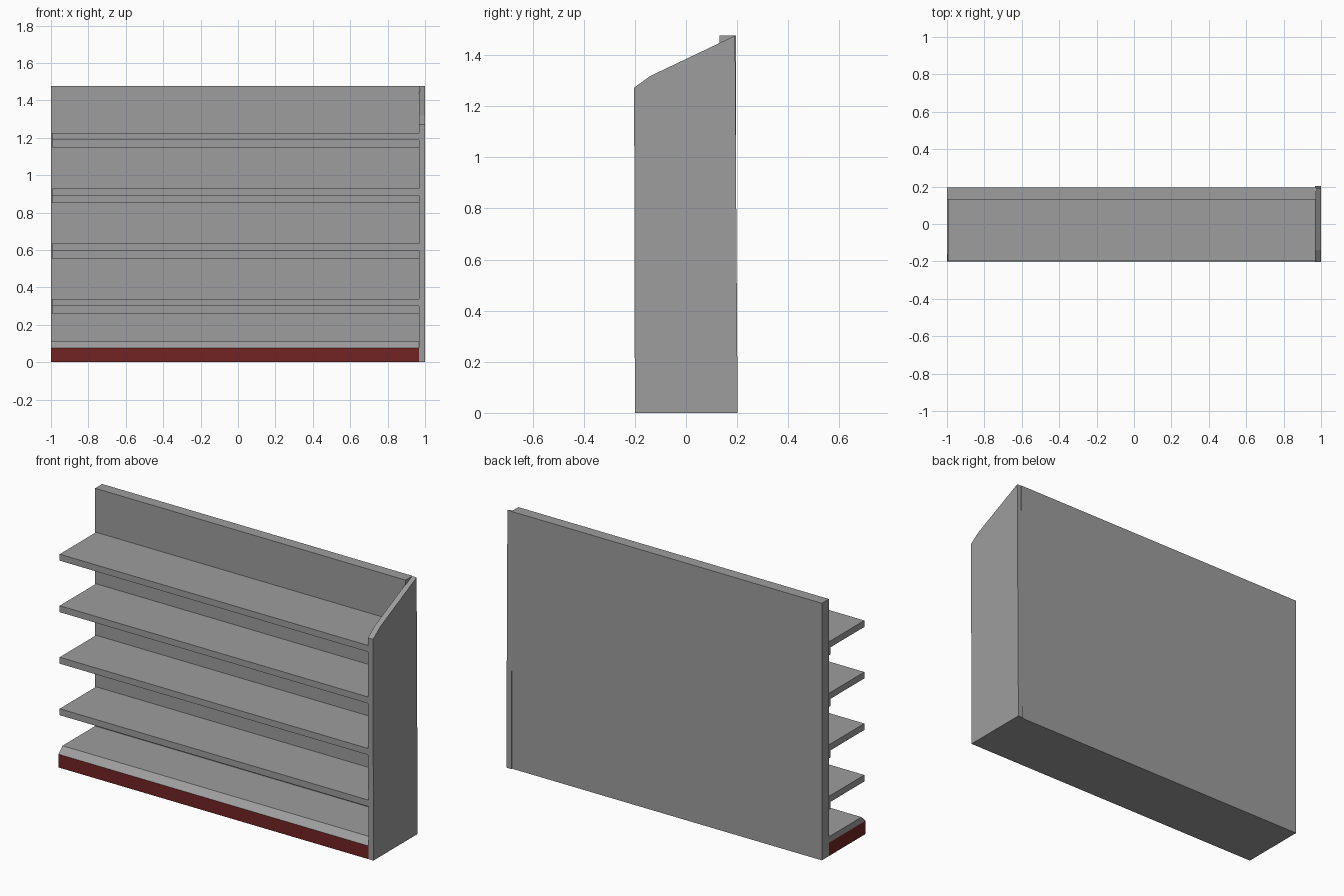
import bpy, bmesh

if "Cube" in bpy.data.objects:
    bpy.data.objects.remove(bpy.data.objects["Cube"])


def material(name, rgb):
    m = bpy.data.materials.new(name)
    m.diffuse_color = (*rgb, 1)
    m.use_nodes = True
    m.node_tree.nodes["Principled BSDF"].inputs["Base Color"].default_value = m.diffuse_color
    return m


grey = material("shelf grey", (0.34, 0.34, 0.34))
red = material("plinth red", (0.17, 0.017, 0.017))


def prism(name, profile, x0, x1, mats=(grey,), rule=None):
    """Extrude a (y, z) profile along x; rule picks a material per face."""
    bm = bmesh.new()
    face = bm.faces.new([bm.verts.new((x0, y, z)) for y, z in profile])
    ext = bmesh.ops.extrude_face_region(bm, geom=[face])
    verts = [v for v in ext["geom"] if isinstance(v, bmesh.types.BMVert)]
    bmesh.ops.translate(bm, vec=(x1 - x0, 0, 0), verts=verts)
    bmesh.ops.recalc_face_normals(bm, faces=bm.faces)
    if rule:
        for f in bm.faces:
            f.material_index = rule(f)
    me = bpy.data.meshes.new(name)
    bm.to_mesh(me)
    bm.free()
    for m in mats:
        me.materials.append(m)
    ob = bpy.data.objects.new(name, me)
    bpy.context.collection.objects.link(ob)
    return ob


def rect(y0, y1, z0, z1):
    return [(y0, z0), (y1, z0), (y1, z1), (y0, z1)]


# Back panel
prism("back_panel", rect(0.132, 0.196, 0, 1.476), -1, 0.972)

# Side panel with sloping top, leaning very slightly
prism("side_panel", [(-0.2, 0), (0.202, 0), (0.192, 1.476),
                     (-0.14, 1.318), (-0.203, 1.272)], 0.968, 1)

# Red plinth (grey underside) and the bevelled bottom shelf on it
prism("plinth", rect(-0.2, 0.132, 0, 0.076), -1, 0.968, (grey, red),
      lambda f: 0 if f.normal.z < -0.5 else 1)
prism("bottom_shelf", [(-0.2, 0.076), (0.132, 0.076),
                       (0.132, 0.111), (-0.164, 0.111)], -1, 0.968)

# Four shelves, each with a support rail against the back panel
for i in range(4):
    top = 0.338 + i * 0.2957
    prism(f"shelf_{i + 1}", rect(-0.198, 0.132, top - 0.037, top), -0.994, 0.968)
    prism(f"shelf_rail_{i + 1}", rect(0.11, 0.132, top - 0.078, top - 0.037),
          -0.994, 0.968)
